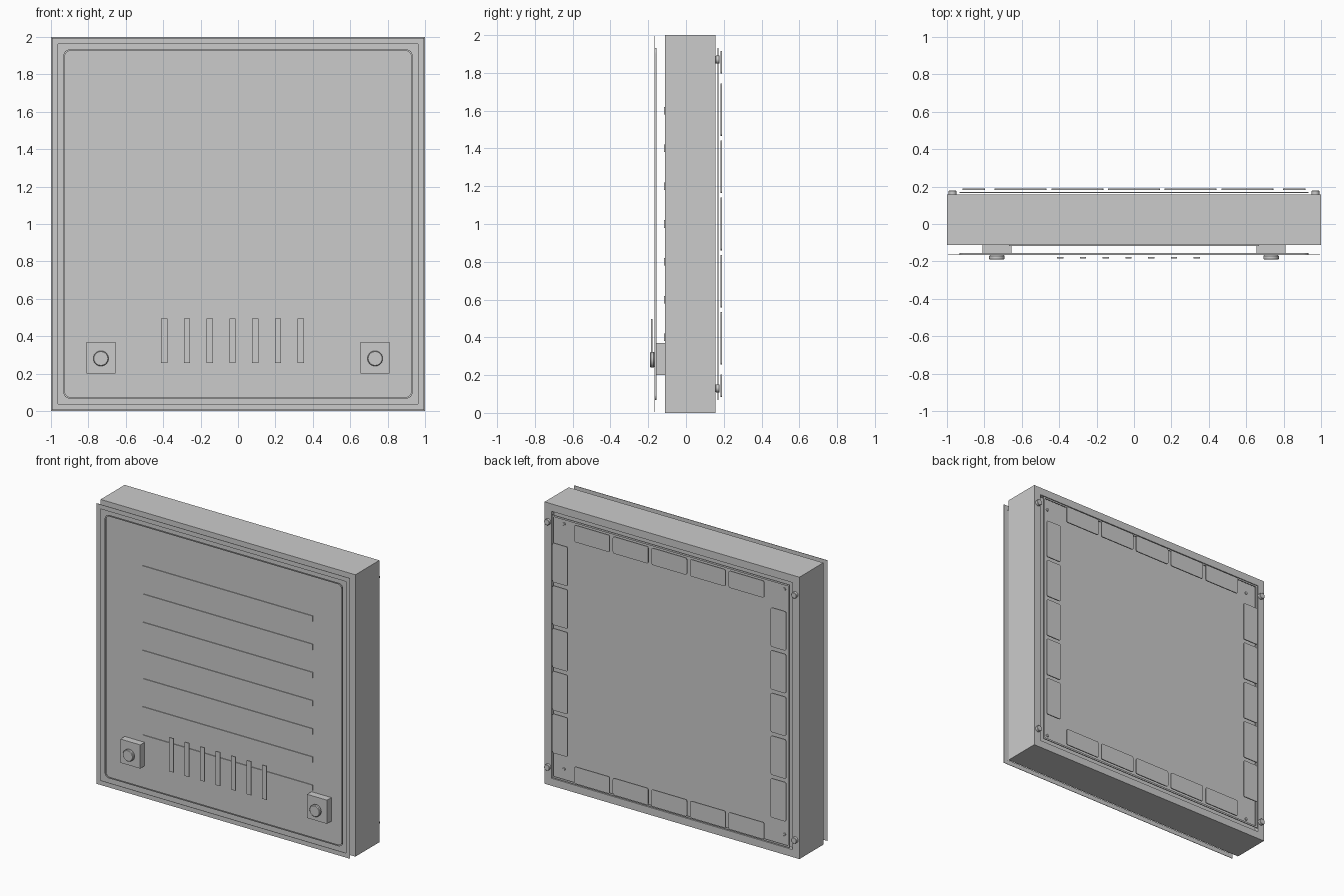
import bpy, bmesh, math
from mathutils import Matrix

old = bpy.data.objects.get("Cube")
if old:
    bpy.data.objects.remove(old, do_unlink=True)

GREY = (0.6, 0.6, 0.6, 1)
grey = bpy.data.materials.new("plain grey")
grey.use_nodes = True
grey.diffuse_color = GREY
grey.node_tree.nodes["Principled BSDF"].inputs["Base Color"].default_value = GREY


def finish(name, bm, smooth=False):
    bmesh.ops.recalc_face_normals(bm, faces=bm.faces)
    mesh = bpy.data.meshes.new(name)
    bm.to_mesh(mesh)
    bm.free()
    mesh.materials.append(grey)
    obj = bpy.data.objects.new(name, mesh)
    bpy.context.collection.objects.link(obj)
    if smooth:
        bpy.ops.object.select_all(action="DESELECT")
        bpy.context.view_layer.objects.active = obj
        obj.select_set(True)
        bpy.ops.object.shade_smooth_by_angle()


def outline(cx, cz, w, h, r):
    """Rounded rectangle as (x, z) points."""
    steps = 6 if r > 0 else 0
    pts = []
    for k, (sx, sz) in enumerate(((1, 1), (-1, 1), (-1, -1), (1, -1))):
        for i in range(steps + 1):
            a = (k + i / max(steps, 1)) * math.pi / 2
            pts.append((cx + sx * (w / 2 - r) + r * math.cos(a),
                        cz + sz * (h / 2 - r) + r * math.sin(a)))
    return pts


def plate(name, cx, cz, w, h, y0, y1, r=0.0, rim=None):
    """Flat plate between two depths; rim leaves only a border of that width."""
    bm = bmesh.new()
    outer = [bm.verts.new((x, y0, z)) for x, z in outline(cx, cz, w, h, r)]
    if rim is None:
        faces = [bm.faces.new(outer)]
    else:
        pts = [(cx + (x - cx) * (1 - 2 * rim / w), cz + (z - cz) * (1 - 2 * rim / h))
               for x, z in outline(cx, cz, w, h, r)]
        inner = [bm.verts.new((x, y0, z)) for x, z in pts]
        n = len(outer)
        faces = [bm.faces.new((outer[i], outer[(i + 1) % n], inner[(i + 1) % n], inner[i]))
                 for i in range(n)]
    new = bmesh.ops.extrude_face_region(bm, geom=faces, use_keep_orig=True)["geom"]
    moved = [g for g in new if isinstance(g, bmesh.types.BMVert)]
    bmesh.ops.translate(bm, verts=moved, vec=(0, y1 - y0, 0))
    finish(name, bm)


def disc(name, x, z, r, y0, y1, sides=24):
    """Cylinder pointing along the depth axis with a chamfered rim."""
    bm = bmesh.new()
    place = Matrix.Translation((x, (y0 + y1) / 2, z)) @ Matrix.Rotation(math.pi / 2, 4, "X")
    bmesh.ops.create_cone(bm, cap_ends=True, segments=sides, radius1=r, radius2=r,
                          depth=abs(y1 - y0), matrix=place)
    rim = [e for e in bm.edges if abs(e.verts[0].co.y - e.verts[1].co.y) < 1e-5]
    bmesh.ops.bevel(bm, geom=rim, offset=r * 0.1, segments=1, affect="EDGES")
    finish(name, bm, smooth=True)


# Main casing with a shallow recess in the back
FRONT, BACK, FLOOR = -0.112, 0.157, 0.13
bm = bmesh.new()
bmesh.ops.create_cube(bm, size=2, matrix=Matrix.Translation((0, (FRONT + BACK) / 2, 1))
                      @ Matrix.Diagonal((1, (BACK - FRONT) / 2, 1, 1)))
back = max(bm.faces, key=lambda f: f.calc_center_median().y)
bmesh.ops.inset_region(bm, faces=[back], thickness=0.075)
floor = bmesh.ops.extrude_discrete_faces(bm, faces=[back])["faces"][0]
bmesh.ops.translate(bm, verts=floor.verts, vec=(0, FLOOR - BACK, 0))
finish("casing", bm)

# Floating front frame and thin seal inside it
plate("front_frame", 0, 1, 1.99, 1.99, -0.167, -0.164, rim=0.032)
plate("front_seal", 0, 1, 1.865, 1.865, -0.163, -0.155, r=0.03, rim=0.007)

# Horizontal ribs on the front of the casing
for i in range(7):
    plate(f"front_rib_{i + 1}", 0, 0.4 + 0.2 * i, 1.335, 0.04, -0.117, -0.111)

# Vertical vent slats
for i in range(7):
    plate(f"vent_slat_{i + 1}", -0.394 + 0.1215 * i, 0.376, 0.034, 0.24, -0.184, -0.177)

# Control blocks with round knobs, and rear fasteners, on both sides
for side, s in (("left", 1), ("right", -1)):
    plate(f"{side}_control_block", s * 0.733, 0.285, 0.156, 0.168, -0.161, -0.111)
    disc(f"{side}_knob_stem", s * 0.733, 0.281, 0.03, -0.168, -0.16)
    disc(f"{side}_knob", s * 0.733, 0.281, 0.041, -0.19, -0.167)
    for level, z in (("lower", 0.13), ("upper", 1.87)):
        disc(f"{side}_{level}_screw", s * 0.97, z, 0.021, 0.156, 0.178)
        disc(f"{side}_{level}_pin", s * 0.865, z, 0.01, FLOOR - 0.001, FLOOR + 0.007, 12)

# Floating rear seal
plate("rear_seal", 0, 1, 1.865, 1.865, 0.166, 0.172, rim=0.012)

# Rear pads along all four edges
for i in range(5):
    t = 0.303 * (i - 2)
    for side, s in (("left", 1), ("right", -1)):
        plate(f"{side}_rear_pad_{i + 1}", s * 0.857, 1 + t, 0.12, 0.278, 0.183, 0.19, r=0.012)
    for level, z in (("lower", 0.143), ("upper", 1.857)):
        plate(f"{level}_rear_pad_{i + 1}", t, z, 0.278, 0.12, 0.183, 0.19, r=0.012)
